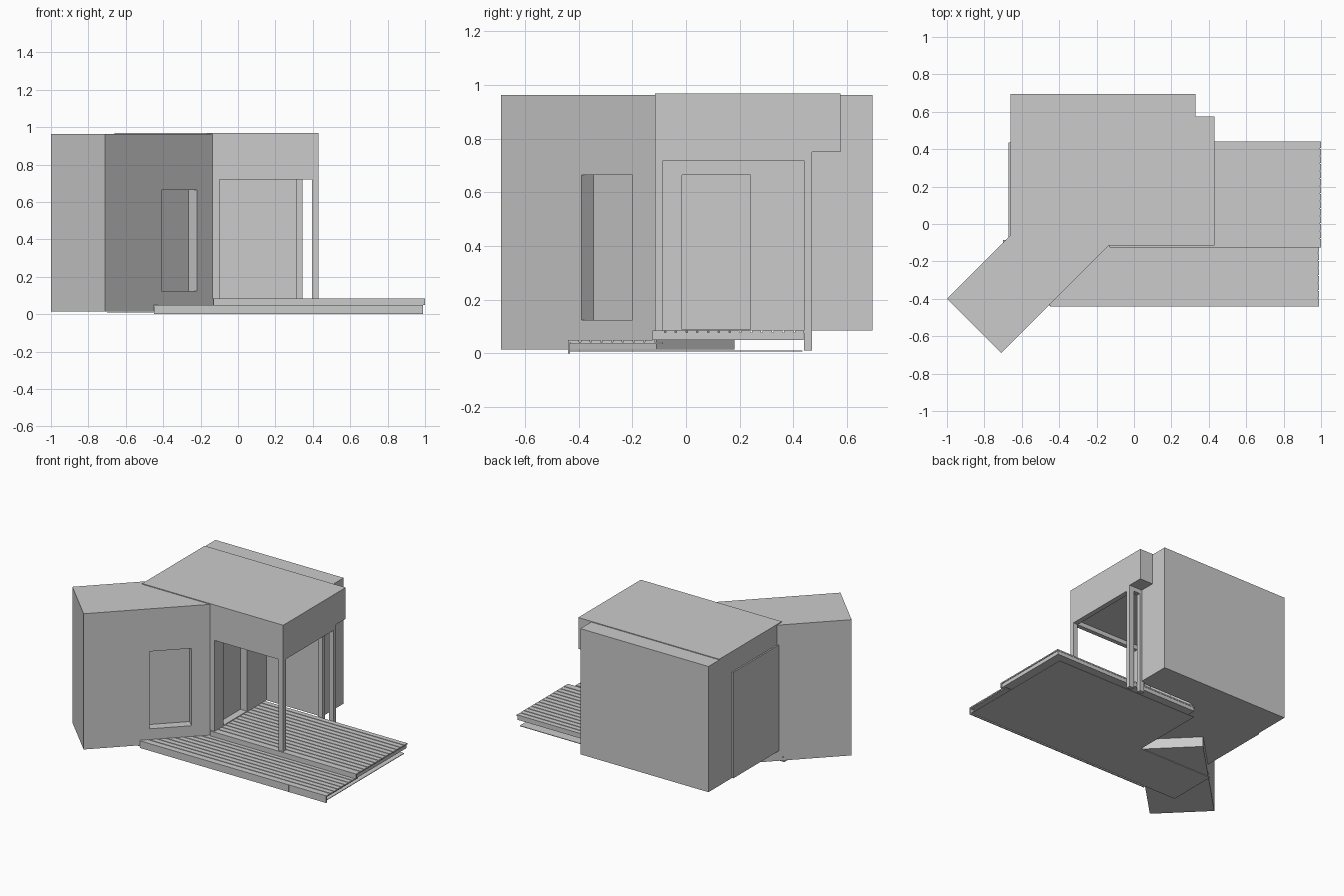
import bpy
import math

if "Cube" in bpy.data.objects:
    bpy.data.objects.remove(bpy.data.objects["Cube"], do_unlink=True)

grey = bpy.data.materials.new("light_grey")
grey.use_nodes = True
GREY = (0.6, 0.6, 0.6, 1)
grey.diffuse_color = GREY
grey.node_tree.nodes["Principled BSDF"].inputs["Base Color"].default_value = GREY


def block(name, size, centre, turn=0):
    """Box with given size and centre, turned about z."""
    bpy.ops.mesh.primitive_cube_add(size=1, location=centre, rotation=(0, 0, turn))
    ob = bpy.context.object
    ob.name = name
    ob.scale = size
    bpy.ops.object.transform_apply(location=False, rotation=False, scale=True)
    ob.data.materials.append(grey)
    return ob


def span(name, x, y, z):
    """Box between limits on each axis."""
    lims = (x, y, z)
    return block(name, [b - a for a, b in lims], [(a + b) / 2 for a, b in lims])


def carve(target, cutter):
    """Cut a recess and discard the cutter."""
    cutter.hide_render = True
    mod = target.modifiers.new("recess", 'BOOLEAN')
    mod.operation = 'DIFFERENCE'
    mod.solver = 'EXACT'
    mod.object = cutter
    bpy.context.view_layer.objects.active = target
    bpy.ops.object.modifier_apply(modifier=mod.name)
    bpy.data.objects.remove(cutter, do_unlink=True)


def boards(name, count, x, y, z, gap=0.006):
    """Row of planks running along x."""
    step = (y[1] - y[0]) / count
    for i in range(count):
        y0 = y[0] + i * step
        span(f"{name}_{i + 1}", x, (y0, y0 + step - gap), z)


# Main rooms
room = span("side_room", (-0.66, -0.10), (-0.115, 0.46), (0.085, 0.76))
carve(room, span("door_cutter", (-0.15, 0), (-0.015, 0.24), (0.09, 0.665)))
span("rear_room", (-0.66, 0.33), (0.455, 0.695), (0.085, 0.963))
span("roof", (-0.66, 0.43), (-0.115, 0.575), (0.75, 0.968))
span("side_panel", (-0.67, -0.65), (-0.09, 0.435), (0.085, 0.825))

# Angled wing with recessed window
diag = math.sqrt(2)
quarter = math.radians(45)
wing = block("angled_wing", (0.58 * diag, 0.29 * diag, 0.948), (-0.565, -0.255, 0.489), quarter)
carve(wing, block("window_cutter", (0.19 * diag, 0.09 * diag, 0.54),
                  (-0.315, -0.295, 0.395), quarter))

# Porch beams and posts
span("front_beam", (-0.13, 0.43), (-0.115, -0.085), (0.72, 0.76))
span("side_beam", (0.395, 0.43), (-0.09, 0.47), (0.72, 0.76))
span("back_beam", (-0.10, 0.43), (0.44, 0.47), (0.72, 0.76))
span("front_post", (0.395, 0.43), (-0.115, -0.085), (0.08, 0.73))
span("front_jamb", (-0.13, -0.10), (-0.115, -0.085), (0.08, 0.73))
for i, x in enumerate((0.31, 0.395)):
    span(f"back_post_{i + 1}", (x, x + 0.035), (0.44, 0.47), (0.012, 0.755))

# Upper deck
span("upper_deck_base", (-0.13, 0.995), (-0.115, 0.438), (0.05, 0.078))
boards("upper_board", 14, (-0.13, 1.0), (-0.115, 0.446), (0.076, 0.085))
span("upper_fascia", (-0.13, 1.0), (-0.125, -0.115), (0.05, 0.085))

# Lower deck
span("lower_deck_base", (-0.69, 0.985), (-0.43, -0.085), (0.036, 0.042))
boards("lower_board", 8, (-0.69, 0.99), (-0.432, -0.112), (0.041, 0.05))
for i, x in enumerate(((-0.45, 0.70), (0.701, 0.99))):
    span(f"lower_fascia_{i + 1}", x, (-0.44, -0.432), (0, 0.05))

# Thin ground sheet below the decks
span("ground_sheet", (-0.70, 0.98), (-0.435, -0.085), (0.008, 0.012))
span("ground_sheet_back", (-0.13, 0.98), (-0.085, 0.435), (0.008, 0.012))
